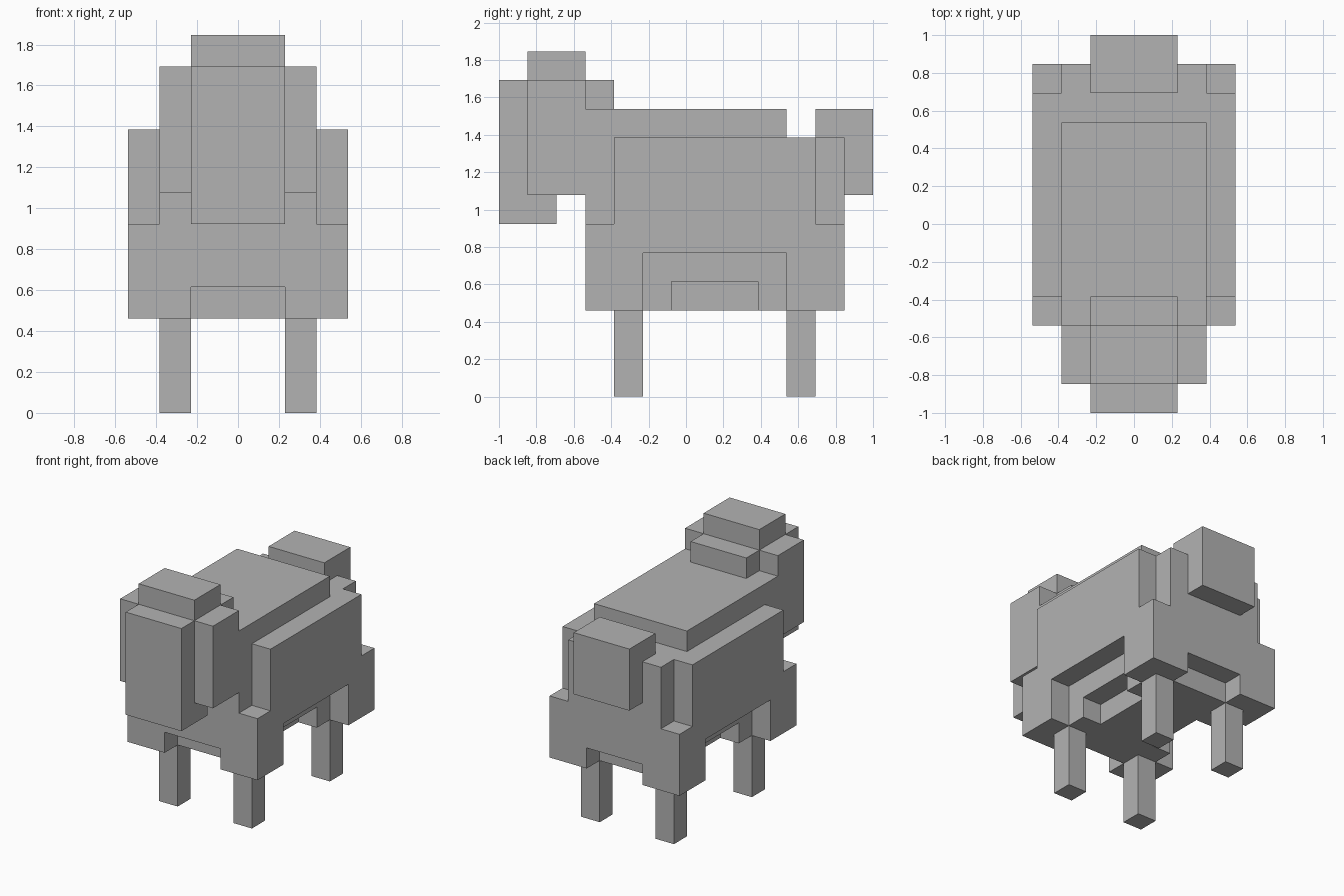
import bpy
import bmesh
from mathutils import Matrix, Vector

U = 2 / 13  # one block

old = bpy.data.objects.get("Cube")
if old:
    bpy.data.objects.remove(old, do_unlink=True)

grey = bpy.data.materials.new("plain grey")
grey.use_nodes = True
colour = (0.45, 0.45, 0.45, 1)
grey.diffuse_color = colour
grey.node_tree.nodes["Principled BSDF"].inputs["Base Color"].default_value = colour


def make(name, boxes):
    """Object from boxes given in blocks: x range, y range from the nose, z range."""
    bm = bmesh.new()
    for box in boxes:
        low = Vector((r[0] for r in box))
        high = Vector((r[1] for r in box))
        centre = (low + high) / 2 - Vector((0, 6.5, 0))
        size = high - low
        bmesh.ops.create_cube(bm, size=1, matrix=Matrix.Scale(U, 4)
                              @ Matrix.Translation(centre) @ Matrix.Diagonal(size).to_4x4())
    mesh = bpy.data.meshes.new(name)
    bm.to_mesh(mesh)
    bm.free()
    mesh.materials.append(grey)
    obj = bpy.data.objects.new(name, mesh)
    bpy.context.collection.objects.link(obj)
    return obj


def both_sides(inner, outer, y, z):
    return [((inner, outer), y, z), ((-outer, -inner), y, z)]


NARROW, MID, WIDE = (-1.5, 1.5), (-2.5, 2.5), (-3.5, 3.5)

# Body block with its corner and underside cuts
body = make("body", [(WIDE, (3, 12), (3, 9))])
cuts = {
    "corner_cut": both_sides(2.5, 4, (2, 4), (6, 10)) + both_sides(2.5, 4, (11, 13), (6, 10)),
    "flank_cut": both_sides(2.5, 4, (5, 10), (2, 5)),
    "belly_cut": both_sides(1.5, 4, (6, 9), (2, 4)),
    "end_cut": [(NARROW, (2, 4), (2, 4)), (NARROW, (11, 13), (2, 4))],
}
cutters = []
for name, boxes in cuts.items():
    cutter = make(name, boxes)
    cutter.hide_render = True
    cutters.append(cutter)
    mod = body.modifiers.new(name, "BOOLEAN")
    mod.operation = "DIFFERENCE"
    mod.solver = "EXACT"
    mod.object = cutter

# Bake the cuts and drop the cutters
graph = bpy.context.evaluated_depsgraph_get()
cut_mesh = bpy.data.meshes.new_from_object(body.evaluated_get(graph))
body.modifiers.clear()
body.data = cut_mesh
for cutter in cutters:
    bpy.data.objects.remove(cutter, do_unlink=True)

# Back, head and tail
make("back_ridge", [(MID, (3, 10), (9, 10))])
make("head", [(MID, (1, 3), (7, 11))])
make("face", [(NARROW, (0, 2), (6, 11))])
make("crown", [(NARROW, (1, 3), (11, 12))])
make("nape", [(NARROW, (3, 4), (10, 11))])
make("tail", [(NARROW, (11, 13), (7, 10))])

# Legs
for end, y in (("front", 4), ("back", 10)):
    for side, x in (("left", 1.5), ("right", -2.5)):
        make(f"{end}_{side}_leg", [((x, x + 1), (y, y + 1), (0, 3))])
